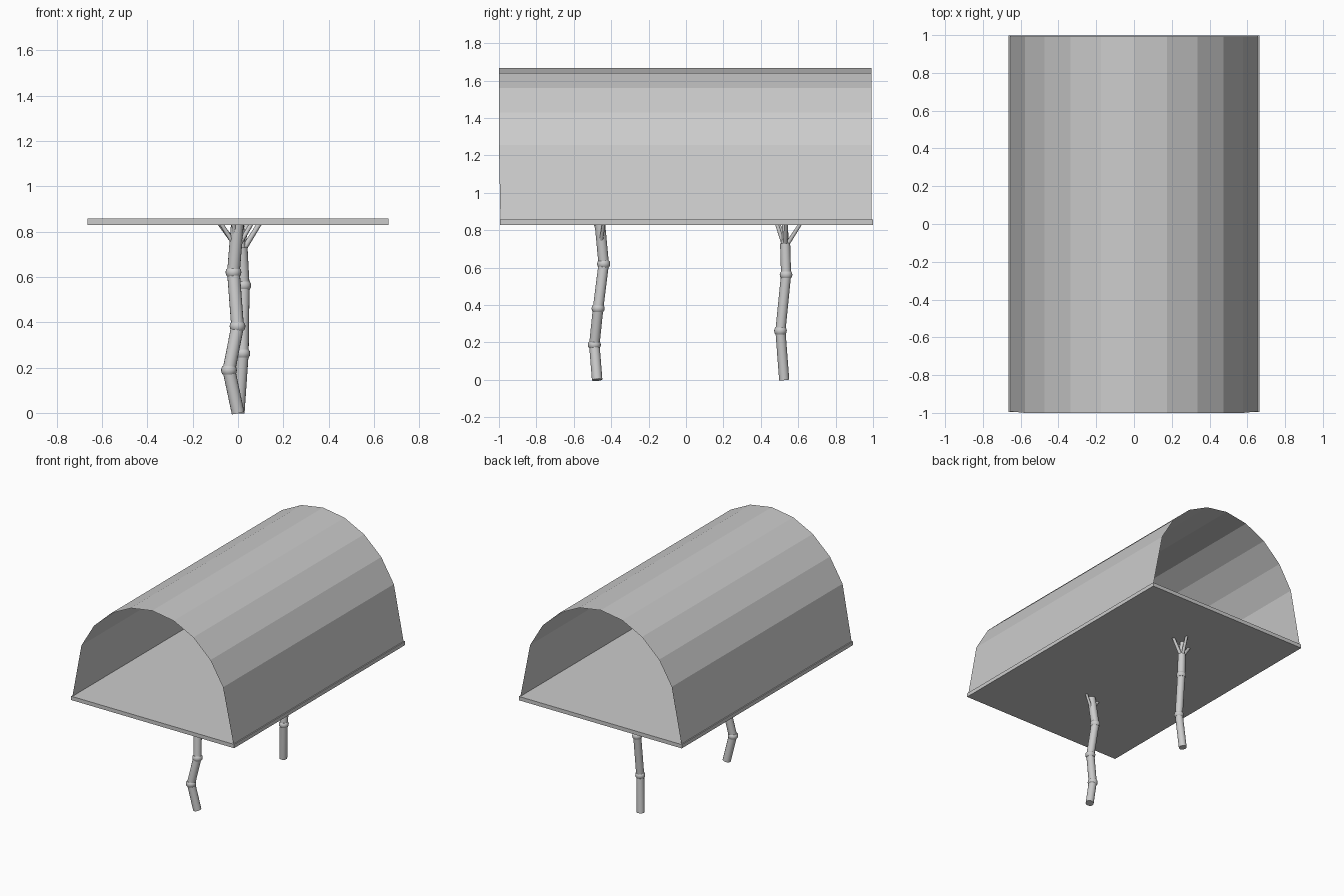
import bpy, bmesh, math
from mathutils import Vector

if "Cube" in bpy.data.objects:
    bpy.data.objects.remove(bpy.data.objects["Cube"])

grey = bpy.data.materials.new("plain grey")
grey.diffuse_color = (0.6, 0.6, 0.6, 1)
grey.use_nodes = True
grey.node_tree.nodes["Principled BSDF"].inputs["Base Color"].default_value = grey.diffuse_color


def finish(name, bm, smooth=False):
    bmesh.ops.recalc_face_normals(bm, faces=bm.faces)
    me = bpy.data.meshes.new(name)
    bm.to_mesh(me)
    bm.free()
    me.materials.append(grey)
    ob = bpy.data.objects.new(name, me)
    bpy.context.collection.objects.link(ob)
    if smooth:
        bpy.context.view_layer.objects.active = ob
        ob.select_set(True)
        bpy.ops.object.shade_smooth_by_angle(angle=math.radians(40))
        ob.select_set(False)
    return ob


def lathe(bm, a, b, profile, sides=16):
    """Closed turned solid from a to b; profile holds (fraction, radius)."""
    a, b = Vector(a), Vector(b)
    turn = Vector((0, 0, 1)).rotation_difference(b - a)
    rings = []
    for t, r in profile:
        c = a.lerp(b, t)
        rings.append([bm.verts.new(c + turn @ Vector((r * math.cos(k * math.tau / sides),
                      r * math.sin(k * math.tau / sides), 0))) for k in range(sides)])
    for lo, hi in zip(rings, rings[1:]):
        for k in range(sides):
            n = (k + 1) % sides
            bm.faces.new((lo[k], lo[n], hi[n], hi[k]))
    bm.faces.new(rings[0][::-1])
    bm.faces.new(rings[-1])


def leg(name, path, radius, branches):
    # crooked bamboo stem with a rounded knuckle at each bend
    bm = bmesh.new()
    for i, (a, b) in enumerate(zip(path, path[1:])):
        lathe(bm, a, b, [(0, radius), (1, radius)])
    for p in path[1:-1]:
        p = Vector(p)
        up = Vector((0, 0, 0.018))
        lathe(bm, p - up, p + up, [(0, radius), (0.2, radius + 0.005), (0.5, radius + 0.007),
                                   (0.8, radius + 0.005), (1, radius)])
    # thin twigs spreading up to the floor
    for a, b, r in branches:
        lathe(bm, a, b, [(0, r), (1, r * 0.8)], 10)
    finish(name, bm, True)


# floor slab
bm = bmesh.new()
bmesh.ops.create_cube(bm, size=1)
for v in bm.verts:
    v.co = (v.co.x * 1.33, v.co.y * 1.994 + 0.002, 0.843 + v.co.z * 0.028)
finish("floor_slab", bm)

# open arched cover, a single thin sheet
half = [(0.657, 0.857), (0.578, 1.257), (0.475, 1.43), (0.335, 1.56), (0.175, 1.64)]
arch = [(-x, z) for x, z in half] + [(0, 1.668)] + [(x, z) for x, z in reversed(half)]
bm = bmesh.new()
rows = []
for x, z in arch:
    y0 = -0.992 if z < 1 else -1.0
    rows.append((bm.verts.new((x, y0, z)), bm.verts.new((x, 0.992, z))))
for p, q in zip(rows, rows[1:]):
    bm.faces.new((p[0], q[0], q[1], p[1]))
finish("arched_cover", bm)

# legs
leg("front_leg",
    [(0, -0.475, 0), (-0.04, -0.49, 0.188), (-0.002, -0.47, 0.382),
     (-0.02, -0.44, 0.62), (-0.003, -0.46, 0.832)], 0.028,
    [((-0.01, -0.455, 0.735), (-0.075, -0.475, 0.835), 0.011),
     ((0.0, -0.455, 0.735), (0.06, -0.44, 0.835), 0.011),
     ((-0.01, -0.455, 0.74), (-0.02, -0.485, 0.835), 0.011)])
leg("back_leg",
    [(0.002, 0.525, 0), (0.02, 0.505, 0.262), (0.024, 0.535, 0.562),
     (0.015, 0.53, 0.73)], 0.027,
    [((0.015, 0.53, 0.715), (0.01, 0.53, 0.835), 0.02),
     ((0.02, 0.53, 0.715), (0.095, 0.535, 0.835), 0.013),
     ((0.01, 0.53, 0.715), (-0.08, 0.495, 0.835), 0.013),
     ((0.015, 0.535, 0.715), (0.04, 0.612, 0.835), 0.012),
     ((0.01, 0.525, 0.715), (0.0, 0.485, 0.835), 0.012)])
